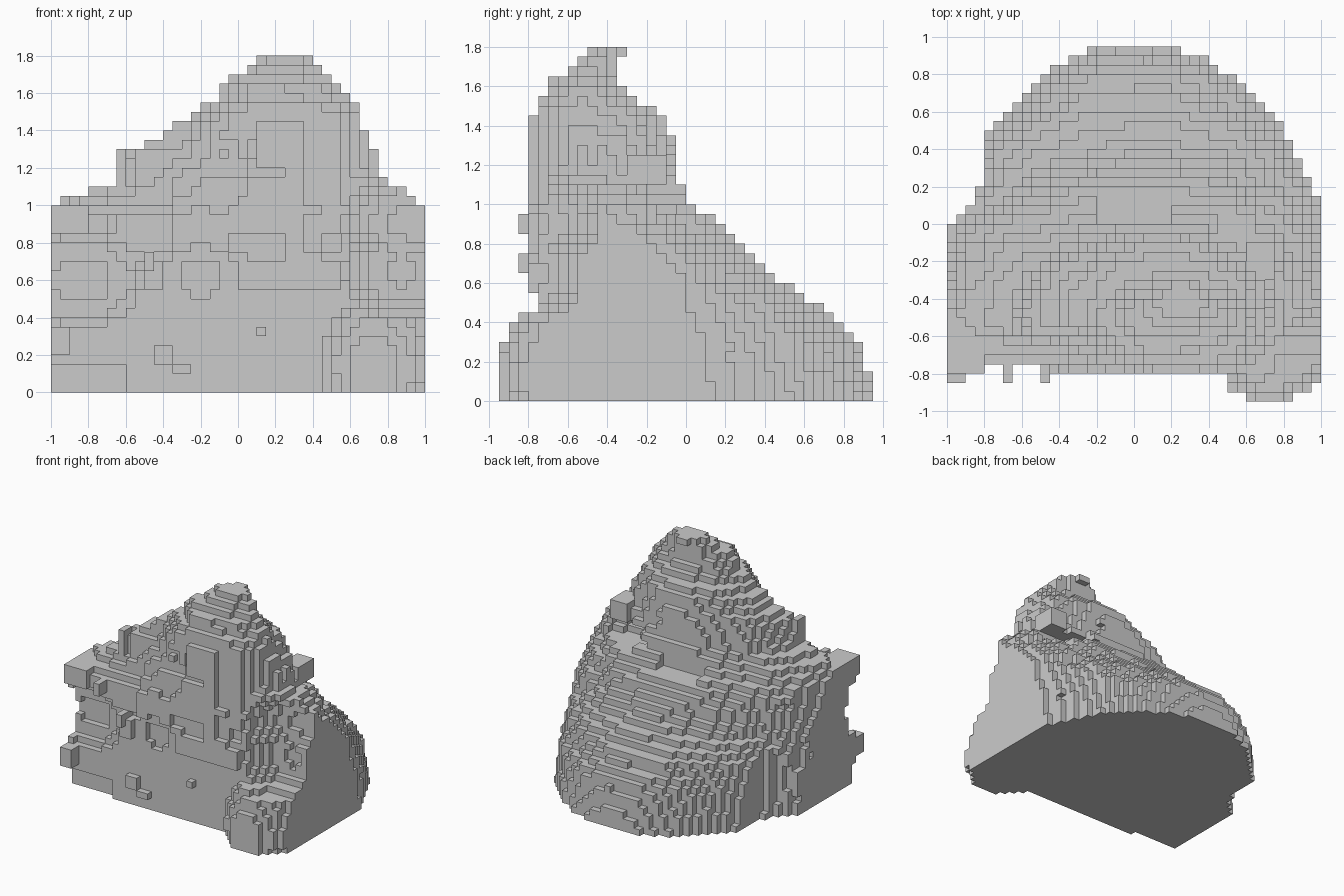
import bpy
import bmesh
import math
from mathutils import Vector, noise

cube = bpy.data.objects.get("Cube")
if cube:
    bpy.data.objects.remove(cube, do_unlink=True)

CELL = 0.05
COUNT_X, COUNT_Y, COUNT_Z = 40, 38, 36

# Outline of the rock by height: left, right, back, front, widest line
LEVELS = [
    (0.0, -1.02, 1.06, 0.97, -0.76, -0.4),
    (0.3, -1.02, 1.06, 0.89, -0.76, -0.4),
    (0.5, -1.02, 1.08, 0.69, -0.76, -0.4),
    (0.6, -1.02, 1.1, 0.48, -0.79, -0.4),
    (0.7, -1.02, 1.11, 0.37, -0.79, -0.4),
    (0.9, -1.02, 1.03, 0.2, -0.79, -0.42),
    (1.0, -1.0, 1.0, 0.05, -0.79, -0.45),
    (1.1, -0.72, 0.89, -0.02, -0.79, -0.48),
    (1.15, -0.66, 0.78, -0.04, -0.79, -0.48),
    (1.3, -0.56, 0.73, -0.06, -0.79, -0.48),
    (1.45, -0.31, 0.67, -0.1, -0.79, -0.5),
    (1.55, -0.14, 0.62, -0.29, -0.75, -0.5),
    (1.65, -0.08, 0.53, -0.35, -0.7, -0.5),
    (1.8, 0.14, 0.36, -0.35, -0.41, -0.38),
]

# Rounded hollows: centre and radii
HOLLOWS = [
    ((-0.84, -0.82, 0.6), (0.36, 0.22, 0.27)),
    ((0.88, -0.86, 0.65), (0.34, 0.35, 0.26)),
    ((0.95, -0.85, 0.92), (0.4, 0.4, 0.3)),
    ((-0.2, -0.8, 0.61), (0.2, 0.09, 0.18)),
    ((0.62, -0.1, 1.03), (0.28, 0.18, 0.08)),
    ((-1, 0.35, 0.3), (0.22, 0.35, 0.8)),
]

# Square-cut niches: lower and upper corners
NICHES = [
    ((-1, -0.9, 0), (-0.6, -0.7, 0.15)),
    ((-0.2, 0, 0.9), (0.2, 0.3, 1.2)),
    ((-0.3, 0.7, 0.4), (0, 0.8, 0.6)),
]

# Ledges, knobs and spurs: lower and upper corners
LEDGES = [
    ((-1, -0.85, 0.2), (-0.9, -0.6, 0.35)),
    ((-1, -0.8, 0.85), (-0.8, -0.6, 1)),
    ((-0.7, -0.85, 0.85), (-0.65, -0.6, 0.95)),
    ((-0.5, -0.85, 0.65), (-0.45, -0.6, 0.75)),
    ((-0.45, -0.8, 0.15), (-0.35, -0.7, 0.25)),
    ((-0.35, -0.8, 0.1), (-0.25, -0.7, 0.15)),
    ((0.1, -0.8, 0.3), (0.15, -0.7, 0.35)),
    ((0.05, -0.8, 0.85), (0.35, -0.6, 1.15)),
    ((0.1, -0.8, 1.2), (0.25, -0.6, 1.45)),
    ((0.4, -0.75, 1.25), (0.55, -0.5, 1.5)),
    ((-0.65, -0.6, 1.05), (-0.6, -0.5, 1.3)),
    ((-0.55, -0.6, 1.1), (-0.35, -0.4, 1.3)),
    ((0.5, -0.5, 1.2), (0.7, -0.3, 1.35)),
    ((0.6, -0.3, 1.1), (0.75, -0.1, 1.25)),
    ((-0.2, -0.1, 0.7), (0.2, 0.2, 0.9)),
    ((-0.3, 0.3, 0.3), (0.15, 0.7, 0.5)),
    ((0.15, -0.4, 1.7), (0.35, -0.35, 1.8)),
    ((0.2, -0.4, 1.75), (0.3, -0.3, 1.8)),
]


def outline(z):
    for low, high in zip(LEVELS, LEVELS[1:]):
        if z <= high[0]:
            t = (z - low[0]) / (high[0] - low[0])
            return [a + (b - a) * t for a, b in zip(low[1:], high[1:])]
    return LEVELS[-1][1:]


def rough(p, size, shift):
    # Blocky noise gives chunky facets
    q = Vector([math.floor(c / 0.1 + 0.5) * 0.1 for c in p])
    return noise.noise(q * size + Vector((shift, shift, shift)))


def in_ellipsoid(p, centre, radii):
    return sum(((a - c) / r) ** 2 for a, c, r in zip(p, centre, radii)) < 1


def in_box(p, low, high):
    return all(a < c < b for a, c, b in zip(low, p, high))


def in_mass(p):
    x, y, z = p
    left, right, back, front, middle = outline(z)
    half = (right - left) / 2
    across = abs(x - (left + right) / 2) / half
    wobble = min(z, 1) * (0.16 * rough(p, 4.3, 7.7) - 0.05)
    if y > middle:
        return across ** 2 + ((y - middle) / (back - middle)) ** 2 < 1 + wobble
    if z > 0.7:
        front += max(0, 0.12 * rough(p, 3.7, 2.3) + 0.02)
    # The upper left shoulder leans back
    front = min(front + 1.5 * max(0, z - 0.95) * max(0, -x), middle - 0.1)
    if y < front:
        return False
    if z < 1:
        return across < 1
    return across ** 2.2 + ((middle - y) / (middle - front)) ** 2.6 < 1.04 + wobble


def in_rock(p):
    if any(in_box(p, *ledge) for ledge in LEDGES):
        return True
    # Bulging foot at the front corner
    foot = in_ellipsoid(p, (0.73, -0.5, 0.13), (0.36, 0.46, 0.46))
    carved = (any(in_ellipsoid(p, *h) for h in HOLLOWS)
              or any(in_box(p, *n) for n in NICHES))
    return (foot or in_mass(p)) and not carved


# Fill the block grid
blocks = set()
for i in range(COUNT_X):
    for j in range(COUNT_Y):
        for k in range(COUNT_Z):
            centre = ((i + 0.5 - COUNT_X / 2) * CELL,
                      (j + 0.5 - COUNT_Y / 2) * CELL,
                      (k + 0.5) * CELL)
            if in_rock(centre):
                blocks.add((i, j, k))

# Skin the blocks with outward faces wherever a neighbour is missing
bm = bmesh.new()
corners = {}


def corner(key):
    if key not in corners:
        i, j, k = key
        corners[key] = bm.verts.new(((i - COUNT_X / 2) * CELL,
                                     (j - COUNT_Y / 2) * CELL, k * CELL))
    return corners[key]


for block in sorted(blocks):
    for axis in range(3):
        u, v = (axis + 1) % 3, (axis + 2) % 3
        for side in (0, 1):
            neighbour = list(block)
            neighbour[axis] += 2 * side - 1
            if tuple(neighbour) in blocks:
                continue
            ring = []
            for du, dv in ((0, 0), (1, 0), (1, 1), (0, 1)):
                key = list(block)
                key[axis] += side
                key[u] += du
                key[v] += dv
                ring.append(corner(tuple(key)))
            bm.faces.new(ring if side else ring[::-1])

mesh = bpy.data.meshes.new("rock_outcrop")
bm.to_mesh(mesh)
bm.free()
rock = bpy.data.objects.new("rock_outcrop", mesh)
bpy.context.collection.objects.link(rock)
